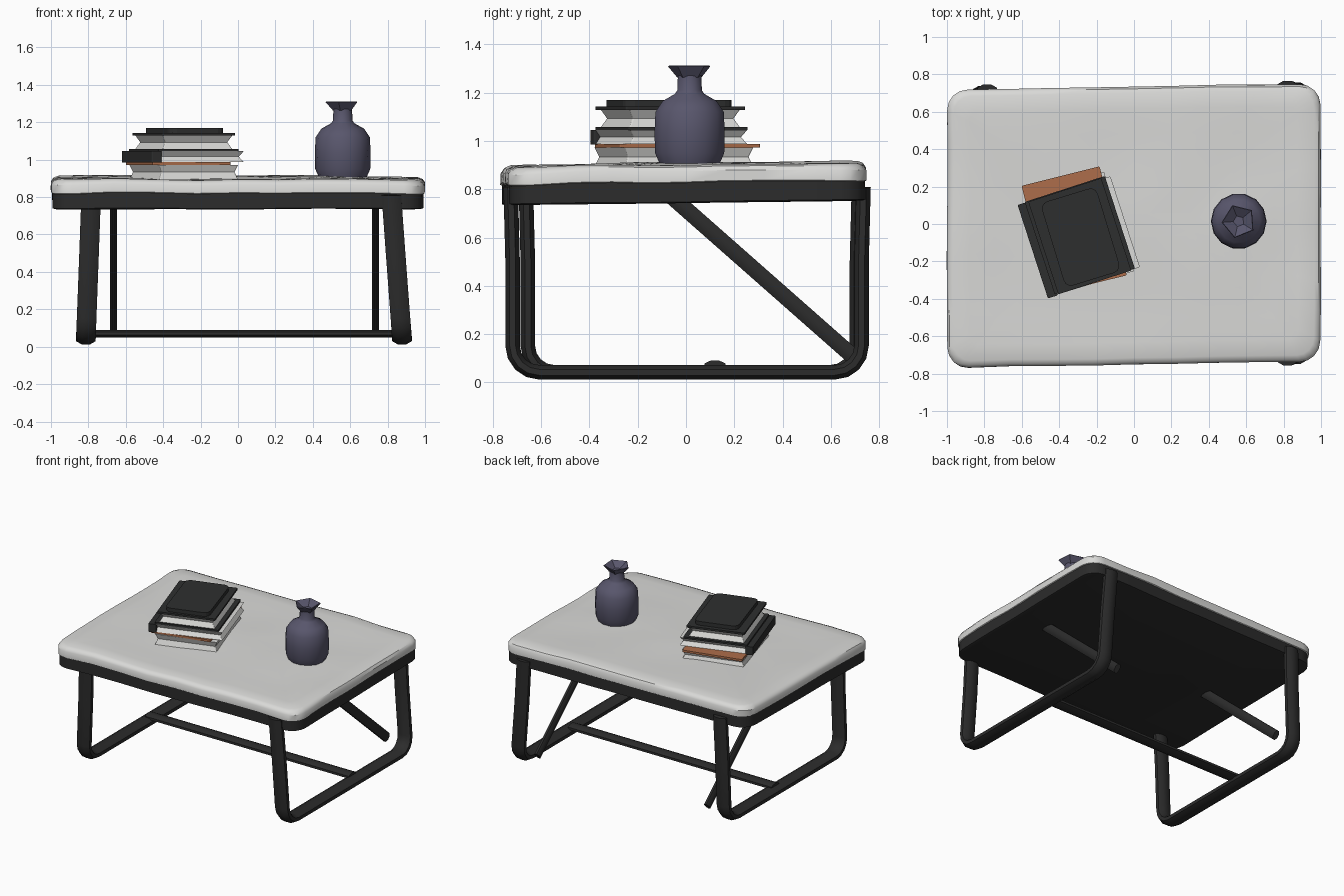
import bpy, bmesh, math
from mathutils import Vector, Matrix, noise

cube = bpy.data.objects.get("Cube")
if cube:
    bpy.data.objects.remove(cube, do_unlink=True)


def material(name, rgb):
    m = bpy.data.materials.new(name)
    m.use_nodes = True
    m.diffuse_color = (*rgb, 1)
    bsdf = m.node_tree.nodes["Principled BSDF"]
    bsdf.inputs["Base Color"].default_value = (*rgb, 1)
    bsdf.inputs["Roughness"].default_value = 0.7
    return m


STONE = material("pale stone", (0.70, 0.70, 0.685))
METAL = material("charcoal metal", (0.025, 0.025, 0.025))
PAPER = material("paper white", (0.72, 0.72, 0.70))
COVER = material("black cover", (0.027, 0.028, 0.028))
RUST = material("rust cover", (0.42, 0.155, 0.07))
CLAY = material("slate violet glaze", (0.098, 0.093, 0.15))


def loft(name, rings, mat, smooth=None):
    """Skin a list of equal-length point rings and cap both ends."""
    bm = bmesh.new()
    loops = [[bm.verts.new(p) for p in ring] for ring in rings]
    n = len(loops[0])
    for a, b in zip(loops, loops[1:]):
        for i in range(n):
            j = (i + 1) % n
            bm.faces.new((a[i], a[j], b[j], b[i]))
    bm.faces.new(loops[0][::-1])
    bm.faces.new(loops[-1])
    bmesh.ops.recalc_face_normals(bm, faces=bm.faces)
    mesh = bpy.data.meshes.new(name)
    bm.to_mesh(mesh)
    bm.free()
    mesh.materials.append(mat)
    obj = bpy.data.objects.new(name, mesh)
    bpy.context.collection.objects.link(obj)
    if smooth:
        bpy.ops.object.select_all(action="DESELECT")
        obj.select_set(True)
        bpy.context.view_layer.objects.active = obj
        bpy.ops.object.shade_smooth_by_angle(angle=math.radians(smooth))
    return obj


def rounded_rect(hx, hy, r, z, corner=4, side=1):
    """Rounded rectangle outline with evenly split sides."""
    arcs = []
    for k, (sx, sy) in enumerate(((1, 1), (-1, 1), (-1, -1), (1, -1))):
        for i in range(corner + 1):
            a = math.pi / 2 * (k + i / corner)
            arcs.append(Vector((sx * (hx - r) + r * math.cos(a),
                                sy * (hy - r) + r * math.sin(a), z)))
    pts = []
    for i, p in enumerate(arcs):
        pts.append(p)
        if i % (corner + 1) == corner:
            q = arcs[(i + 1) % len(arcs)]
            pts += [p.lerp(q, s / side) for s in range(1, side)]
    return pts


def settle(p, wobble):
    """Skew and tilt the slab slightly, with gentle surface unevenness."""
    lump = noise.noise(Vector((p.x * 2.6, p.y * 2.6, p.z * 5)))
    y = p.y + 0.018 * p.x - 0.009
    return Vector((p.x * (1 + wobble * lump * 0.4), y + wobble * lump * 0.5,
                   p.z + 0.012 * p.y + wobble * lump))


# Table top: dark apron with closed underside, uneven stone slab above
def slab(name, profile, mat, wobble):
    rings = []
    for inset, z in profile:
        ring = rounded_rect(0.998 - inset, 0.742 - inset,
                            max(0.11 - inset * 0.5, 0.02), z, 4, 8)
        rings.append([settle(p, wobble) for p in ring])
    return loft(name, rings, mat, 35)


slab("apron_frame", [(0.02, 0.745), (0.006, 0.75), (0.006, 0.832)], METAL, 0.006)
slab("stone_top", [(0.012, 0.825), (0.0, 0.832), (0.0, 0.875), (0.012, 0.893),
                   (0.035, 0.902), (0.12, 0.905), (0.25, 0.905), (0.4, 0.906),
                   (0.55, 0.907), (0.68, 0.907)], STONE, 0.013)


# Bars and legs: elliptical section swept along a path
def sweep(name, path, side, half_wide, half_thick, mat=METAL, sides=8):
    path = [Vector(p) for p in path]
    side = Vector(side)
    rings = []
    for i, p in enumerate(path):
        tangent = path[min(i + 1, len(path) - 1)] - path[max(i - 1, 0)]
        up = side.cross(tangent).normalized()
        ring = []
        for k in range(sides):
            a = 2 * math.pi * (k + 0.5) / sides
            ring.append(p + side * half_wide * 1.05 * math.cos(a)
                        + up * half_thick * 1.05 * math.sin(a))
        rings.append(ring)
    return loft(name, rings, mat, 50)


def leg_loop(name, x_top, x_low, y_front, y_back, radius):
    """U-shaped leg frame: down the front, along the floor, up the back."""
    def x_at(z):
        return x_low + (x_top - x_low) * min(max(z / 0.8, 0), 1)
    floor = 0.042
    yz = [(y_front - 0.008, 0.81), (y_front, 0.5)]
    for y_end, sign, start in ((y_front, 1, math.pi), (y_back, -1, 1.5 * math.pi)):
        for i in range(5):
            a = start + math.pi / 2 * i / 4
            yz.append((y_end + sign * radius + radius * math.cos(a),
                       floor + radius + radius * math.sin(a)))
    yz += [(y_back, 0.5), (y_back + 0.008, 0.81)]
    sweep(name, [(x_at(z), y, z) for y, z in yz], (1, 0, 0), 0.054, 0.031)


leg_loop("left_leg_frame", 0.82, 0.88, -0.718, 0.727, 0.11)
leg_loop("right_leg_frame", -0.785, -0.815, -0.655, 0.708, 0.11)
sweep("cross_bar", [(-0.82, 0.12, 0.07), (0.86, 0.12, 0.07)], (0, 1, 0), 0.045, 0.021)
for name, x in (("left_brace", 0.735), ("right_brace", -0.665)):
    sweep(name, [(x, -0.06, 0.77), (x, 0.70, 0.10)], (1, 0, 0), 0.02, 0.034)


# Book stack: covers are flat slabs, page blocks are pinched at mid height
def block(name, mat, centre, size, z0, z1, degrees, pinch=0.0, r=0.006):
    turn = Matrix.Rotation(math.radians(degrees), 3, "Z")
    hx, hy = size[0] / 2, size[1] / 2
    rings = []
    for t, inset in ((0, 0), (0.5, pinch), (1, 0)):
        ring = rounded_rect(hx - inset, hy - inset, r, z0 + (z1 - z0) * t, 3)
        rings.append([turn @ p + Vector((*centre, 0)) for p in ring])
    return loft(name, rings, mat)


block("bottom_book_pages", PAPER, (-0.29, -0.05), (0.44, 0.555), 0.895, 0.972, 17, 0.015)
block("rust_book_cover", RUST, (-0.32, -0.035), (0.43, 0.60), 0.972, 0.987, 14)
block("middle_book_pages", PAPER, (-0.285, -0.065), (0.50, 0.51), 0.987, 1.045, 18, 0.02)
block("middle_book_spine", COVER, (-0.515, -0.14), (0.055, 0.525), 0.985, 1.046, 18)
block("upper_book_lower_cover", COVER, (-0.29, -0.06), (0.45, 0.52), 1.045, 1.058, 18)
block("upper_book_pages", PAPER, (-0.29, -0.065), (0.39, 0.48), 1.058, 1.128, 18, 0.02)
block("upper_book_upper_cover", COVER, (-0.29, -0.065), (0.41, 0.52), 1.128, 1.142, 18)
block("top_notebook", COVER, (-0.285, -0.07), (0.31, 0.47), 1.142, 1.17, 17, 0, 0.04)


# Vase: turned body and neck, faceted flaring rim with a sunken mouth
def turned(name, profile, sides, phase, smooth=None):
    rings = [[Vector((0.56 + r * math.cos(phase + 2 * math.pi * i / sides),
                      0.015 + r * math.sin(phase + 2 * math.pi * i / sides), z))
              for i in range(sides)] for r, z in profile]
    return loft(name, rings, CLAY, smooth)


turned("vase_body", [(0.125, 0.9), (0.147, 0.95), (0.149, 1.04), (0.145, 1.12),
                     (0.115, 1.165), (0.062, 1.195), (0.052, 1.21), (0.05, 1.27)],
       14, 0, 32)
turned("vase_rim", [(0.052, 1.262), (0.092, 1.308), (0.088, 1.312), (0.03, 1.275)],
       5, 0.7)
